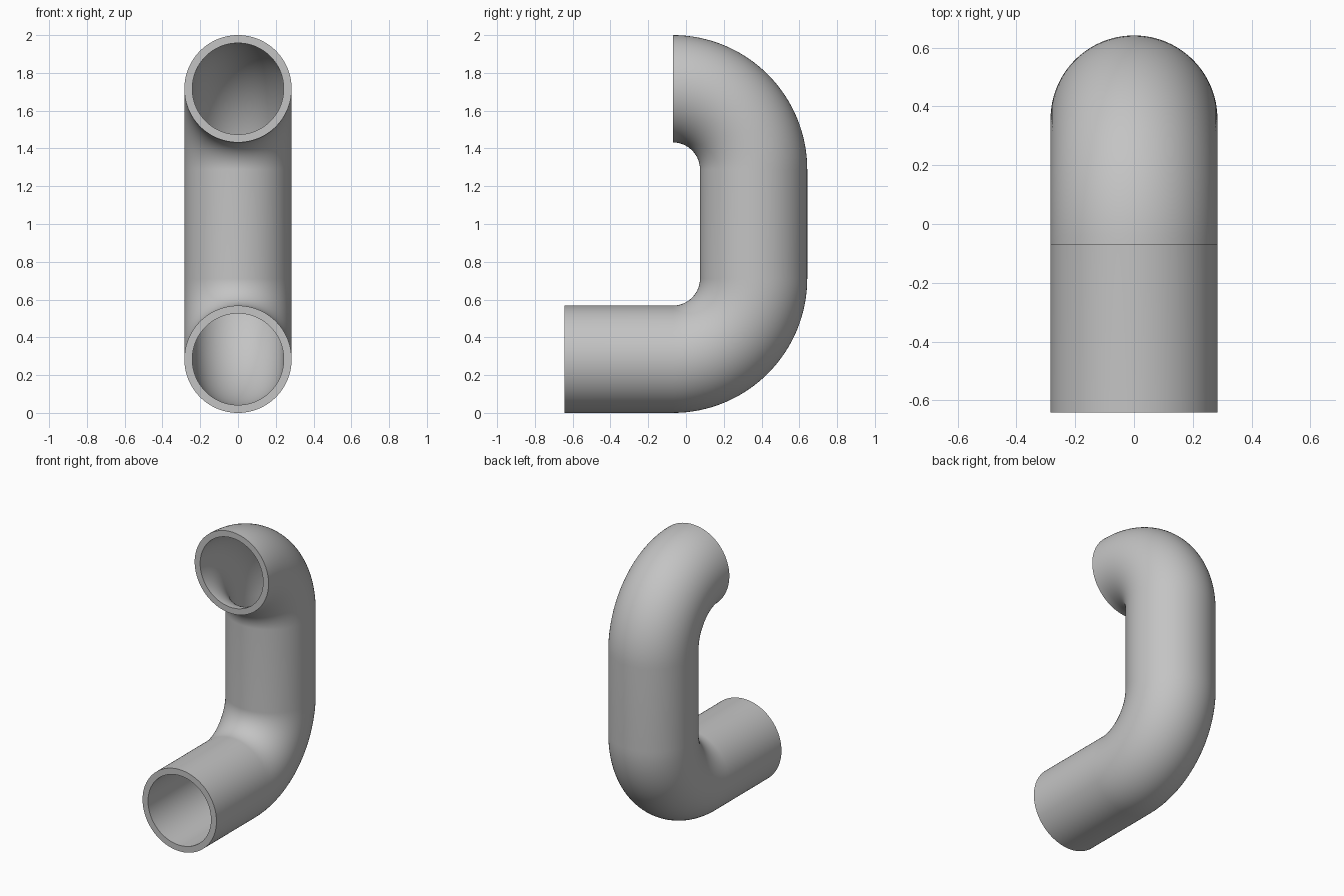
import bpy, bmesh, math
from mathutils import Vector

if "Cube" in bpy.data.objects:
    bpy.data.objects.remove(bpy.data.objects["Cube"], do_unlink=True)

OUTER, INNER = 0.284, 0.242   # pipe radii
BEND = 0.428                  # centreline bend radius
HALF_DEPTH = 0.642
SIDES, STEPS = 96, 32

# Plain grey material
grey = bpy.data.materials.new("pipe grey")
grey.use_nodes = True
colour = (0.55, 0.55, 0.55, 1)
grey.diffuse_color = colour
grey.node_tree.nodes["Principled BSDF"].inputs["Base Color"].default_value = colour

# Centreline stations: point and direction angle in the y-z plane
bend_y = HALF_DEPTH - BEND - OUTER
low_z = BEND + OUTER
high_z = 2 - low_z
stations = [(-HALF_DEPTH, OUTER, 0)]
for centre_z, start in ((low_z, 0), (high_z, math.pi / 2)):
    for i in range(STEPS + 1):
        a = start + math.pi / 2 * i / STEPS
        stations.append((bend_y + BEND * math.sin(a), centre_z - BEND * math.cos(a), a))

bm = bmesh.new()


def ring(station, radius):
    """One circular section of the pipe, square to its path."""
    y, z, a = station
    normal = Vector((0, -math.sin(a), math.cos(a)))
    side = Vector((1, 0, 0))
    verts = []
    for k in range(SIDES):
        t = math.tau * k / SIDES
        verts.append(bm.verts.new(Vector((0, y, z)) + radius * (side * math.cos(t) + normal * math.sin(t))))
    return verts


# Outer wall out, inner wall back, closed into one loop of rings by the rims
loops = [ring(s, OUTER) for s in stations] + [ring(s, INNER) for s in reversed(stations)]
for a, b in zip(loops, loops[1:] + loops[:1]):
    for k in range(SIDES):
        n = (k + 1) % SIDES
        bm.faces.new((a[k], a[n], b[n], b[k]))
bmesh.ops.recalc_face_normals(bm, faces=bm.faces[:])

mesh = bpy.data.meshes.new("bent_pipe")
bm.to_mesh(mesh)
bm.free()
mesh.materials.append(grey)
pipe = bpy.data.objects.new("bent_pipe", mesh)
bpy.context.collection.objects.link(pipe)

# Smooth walls with crisp rims
bpy.ops.object.select_all(action="DESELECT")
pipe.select_set(True)
bpy.context.view_layer.objects.active = pipe
bpy.ops.object.shade_smooth_by_angle(angle=math.radians(30))
